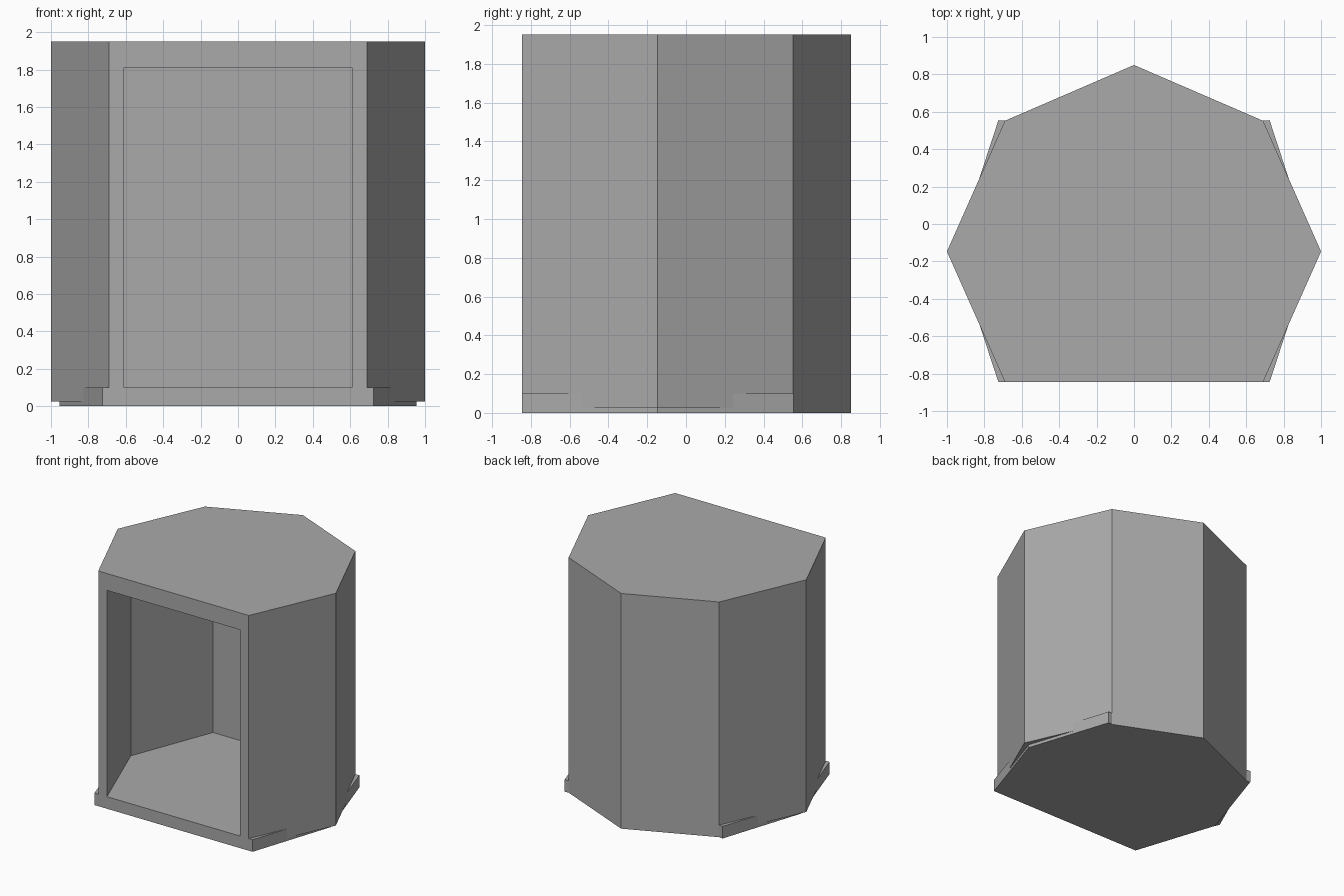
import bpy, bmesh

cube = bpy.data.objects.get("Cube")
if cube:
    bpy.data.objects.remove(cube, do_unlink=True)

FRONT, WIDEST, SHOULDER, BACK = -0.845, -0.147, 0.552, 0.85

# Single plain grey
grey = bpy.data.materials.new("plain grey")
grey.use_nodes = True
colour = (0.4, 0.4, 0.4, 1)
grey.diffuse_color = colour
grey.node_tree.nodes["Principled BSDF"].inputs["Base Color"].default_value = colour


def prism(name, half, bottom, top):
    """Upright prism from the +x half of an outline, mirrored across x."""
    outline = half + [(-x, y) for x, y in reversed(half) if x > 0]
    bm = bmesh.new()
    face = bm.faces.new([bm.verts.new((x, y, bottom)) for x, y in outline])
    extruded = bmesh.ops.extrude_face_region(bm, geom=[face])["geom"]
    raised = [v for v in extruded if isinstance(v, bmesh.types.BMVert)]
    bmesh.ops.translate(bm, verts=raised, vec=(0, 0, top - bottom))
    bmesh.ops.recalc_face_normals(bm, faces=bm.faces)
    mesh = bpy.data.meshes.new(name)
    bm.to_mesh(mesh)
    bm.free()
    mesh.materials.append(grey)
    obj = bpy.data.objects.new(name, mesh)
    bpy.context.collection.objects.link(obj)
    return obj


# Faceted body with a pointed back
body = prism("cabinet_body", [(0.69, FRONT), (1, WIDEST), (0.69, SHOULDER), (0, BACK)],
             0.025, 1.95)

# Hollow chamber, open at the front and closed below by the floor plate
cutter = prism("chamber_cutter", [(0.502, -1.125), (0.88, WIDEST), (0.612, SHOULDER - 0.005)],
               -0.2, 1.81)
cutter.hide_render = True
cut = body.modifiers.new("chamber", "BOOLEAN")
cut.operation = "DIFFERENCE"
cut.solver = "EXACT"
cut.object = cutter
bpy.context.view_layer.objects.active = body
bpy.ops.object.modifier_apply(modifier=cut.name)
bpy.data.objects.remove(cutter, do_unlink=True)

# Floor plate whose corners stand out past the body
prism("floor_plate", [(0.725, FRONT), (0.955, WIDEST), (0.725, SHOULDER + 0.003),
                      (0.69, SHOULDER), (0, BACK)], 0, 0.1)
